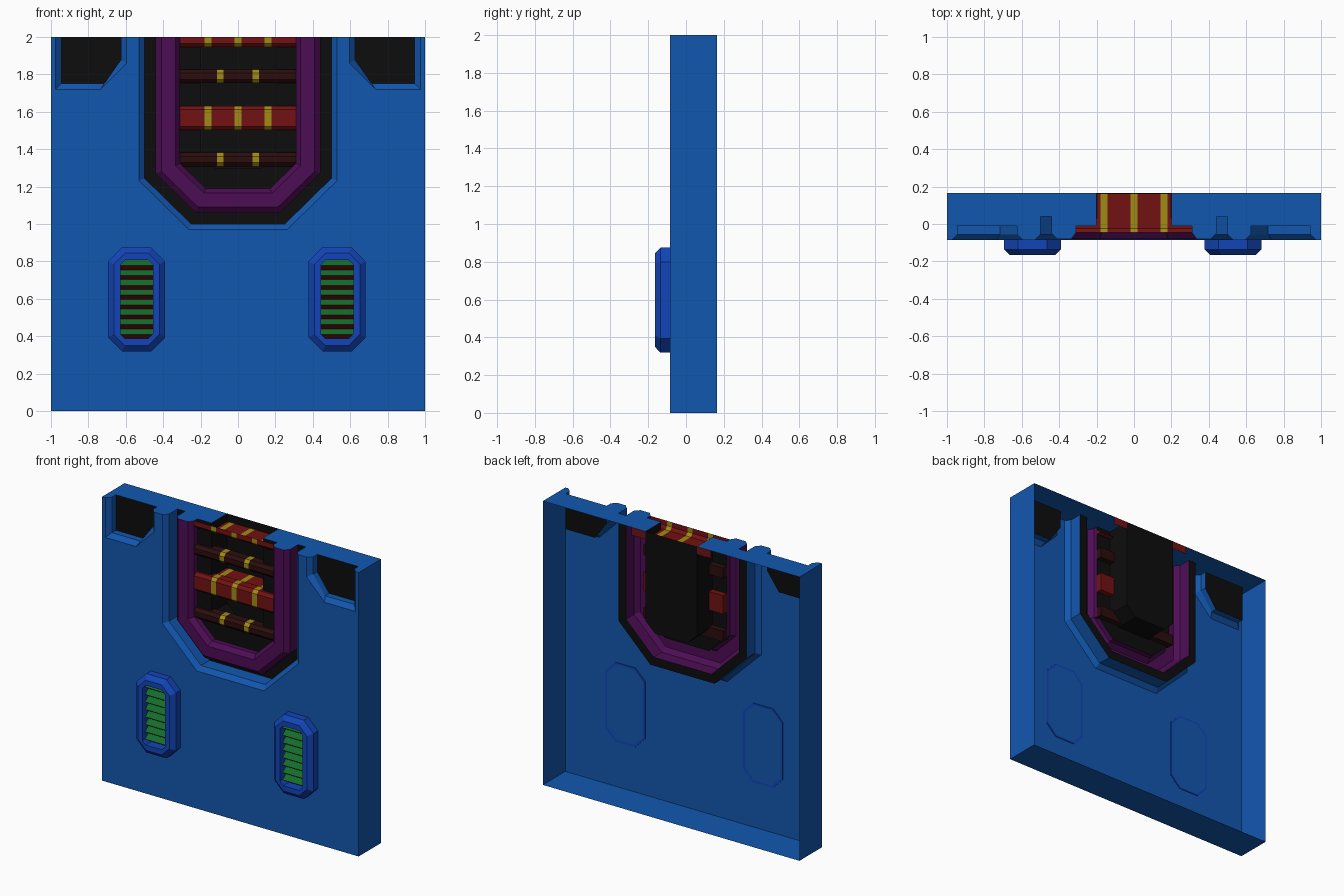
import bpy, bmesh

cube = bpy.data.objects.get("Cube")
if cube:
    bpy.data.objects.remove(cube, do_unlink=True)

COLOURS = {
    "panel_blue": (0.006, 0.095, 0.43),
    "pod_blue": (0.006, 0.06, 0.48),
    "matte_black": (0.004, 0.004, 0.004),
    "purple": (0.075, 0.004, 0.09),
    "red": (0.17, 0.006, 0.006),
    "dark_brown": (0.025, 0.004, 0.004),
    "yellow": (0.35, 0.26, 0.007),
    "green": (0.007, 0.15, 0.025),
}
MATS = {}
for label, rgb in COLOURS.items():
    m = bpy.data.materials.new(label)
    m.use_nodes = True
    m.diffuse_color = (*rgb, 1)
    m.node_tree.nodes["Principled BSDF"].inputs["Base Color"].default_value = (*rgb, 1)
    MATS[label] = m
NAMES = list(COLOURS)

FRONT, BACK, TOP = -0.085, 0.165, 2.0


def face(bm, pts, colour):
    f = bm.faces.new([bm.verts.new(p) for p in pts])
    f.material_index = NAMES.index(colour)


def bridge(bm, a, b, colour, closed=False):
    """Quads between two rings with the same number of points."""
    n = len(a)
    for i in range(n if closed else n - 1):
        j = (i + 1) % n
        face(bm, [a[i], a[j], b[j], b[i]], colour)


def finish(bm, name):
    bmesh.ops.remove_doubles(bm, verts=bm.verts, dist=0.0005)
    bmesh.ops.recalc_face_normals(bm, faces=bm.faces)
    me = bpy.data.meshes.new(name)
    used = sorted({f.material_index for f in bm.faces})
    for f in bm.faces:
        f.material_index = used.index(f.material_index)
    bm.to_mesh(me)
    bm.free()
    for i in used:
        me.materials.append(MATS[NAMES[i]])
    ob = bpy.data.objects.new(name, me)
    bpy.context.collection.objects.link(ob)
    return ob


def arch(w, y):
    """Chamfered U outline of half width w, open at the top."""
    d = 0.5 - w
    zc, xb, zb = 1.245 + 0.414 * d, 0.25 - 0.414 * d, 1 + d
    half = [(w, TOP), (w, zc), (xb, zb)]
    pts = [(-x, z) for x, z in half] + half[::-1]
    return [(x, y, z) for x, z in pts]


def notch(side, d, y):
    """Corner pocket outline, from the outer edge inward."""
    pts = [(0.975 - d, TOP), (0.975 - d, 1.72 + d), (0.735 - 0.6 * d, 1.72 + d),
           (0.595 + d, 1.86 + 0.6 * d), (0.595 + d, TOP)]
    return [(side * x, y, z) for x, z in pts]


# Panel shell with sunken bay and corner pockets, open at the back
bm = bmesh.new()
front = [(-1, FRONT, 0), (-1, FRONT, TOP)] + notch(-1, 0, FRONT)
front += arch(0.53, FRONT) + notch(1, 0, FRONT)[::-1]
front += [(1, FRONT, TOP), (1, FRONT, 0)]
face(bm, front, "panel_blue")
face(bm, [(-1, FRONT, 0), (1, FRONT, 0), (1, BACK, 0), (-1, BACK, 0)], "panel_blue")

# Bay section: half width, depth, colour of the strip leading to it
section = [(0.53, FRONT, None), (0.50, -0.055, "panel_blue"), (0.50, 0.04, "panel_blue"),
           (0.44, 0.04, "matte_black"), (0.44, -0.05, "purple"), (0.41, -0.08, "purple"),
           (0.335, -0.08, "purple"), (0.31, -0.045, "purple"), (0.31, -0.01, "purple"),
           (0.20, -0.01, "matte_black"), (0.20, BACK, "matte_black")]
for (w0, y0, _), (w1, y1, colour) in zip(section, section[1:]):
    bridge(bm, arch(w0, y0), arch(w1, y1), colour)
face(bm, arch(0.20, BACK), "matte_black")

pocket = [(0, FRONT), (0.03, -0.055), (0.03, -0.01)]
for s in (-1, 1):
    for a, b in zip(pocket, pocket[1:]):
        bridge(bm, notch(s, *a), notch(s, *b), "panel_blue")
    face(bm, notch(s, *pocket[-1]), "matte_black")
    # side wall and top plate following the section
    face(bm, [(s, FRONT, 0), (s, FRONT, TOP), (s, BACK, TOP), (s, BACK, 0)], "panel_blue")
    rim = [(1, BACK), (1, FRONT)]
    rim += [(0.975 - d, y) for d, y in pocket]
    rim += [(0.595 + d, y) for d, y in pocket[::-1]]
    rim += [(w, y) for w, y, _ in section]
    face(bm, [(s * x, y, TOP) for x, y in rim], "panel_blue")
finish(bm, "panel_shell")


def striped_bar(name, profile, half_len, stripes, width, colour, closed=True):
    """Extrude a (y, z) profile along x, with yellow bands at the stripes."""
    bm = bmesh.new()
    cuts = [-half_len]
    for x in stripes:
        cuts += [x - width / 2, x + width / 2]
    cuts.append(half_len)
    rings = [[(x, y, z) for y, z in profile] for x in cuts]
    for i in range(len(cuts) - 1):
        bridge(bm, rings[i], rings[i + 1], "yellow" if i % 2 else colour, closed)
    if len(profile) > 2:
        face(bm, rings[0], colour)
        face(bm, rings[-1], colour)
    finish(bm, name)


# Cross bars in the bay
RED_BANDS, BROWN_BANDS = (-0.16, 0, 0.16), (-0.095, 0.095)


def bar_profile(z, h, c):
    return [(0.03, z - h), (-0.045 + c, z - h), (-0.045, z - h + c),
            (-0.045, z + h - c), (-0.045 + c, z + h), (0.03, z + h)]


for name, z in (("lower_brown_bar", 1.345), ("upper_brown_bar", 1.79)):
    striped_bar(name, bar_profile(z, 0.037, 0.02), 0.31, BROWN_BANDS, 0.037, "dark_brown")
striped_bar("red_bar", bar_profile(1.567, 0.065, 0.02), 0.31, RED_BANDS, 0.037, "red")
striped_bar("red_bar_shelf", [(0.03, 1.51), (0.03, 1.62), (0.16, 1.62), (0.16, 1.51)],
            0.199, RED_BANDS, 0.037, "red")

# Top bar is cut open along the upper edge
low = 1.945
striped_bar("top_red_bar", [(0.03, low), (-0.025, low), (-0.045, low + 0.02), (-0.045, TOP)],
            0.31, RED_BANDS, 0.037, "red", closed=False)
striped_bar("top_red_shelf", [(0.03, low), (0.164, low)], 0.199, RED_BANDS, 0.037, "red", closed=False)
bm = bmesh.new()
for s in (-1, 1):
    face(bm, [(s * x, BACK, z) for x, z in ((0.2, low), (0.31, low), (0.31, TOP), (0.2, TOP))], "red")
finish(bm, "top_bar_back_tabs")


def octagon(cx, w, h, c, y, cz=0.597):
    quarter = [(w, h - c), (w - c, h)]
    pts = quarter + [(-x, z) for x, z in quarter[::-1]]
    pts += [(-x, -z) for x, z in pts]
    return [(cx + x, y, cz + z) for x, z in pts]


# Louvred vent pods
for side, cx in (("right", -0.542), ("left", 0.53)):
    bm = bmesh.new()
    rings = [octagon(cx, *r) for r in (
        (0.14, 0.265, 0.07, -0.08), (0.153, 0.278, 0.075, -0.08),
        (0.153, 0.278, 0.075, -0.135), (0.122, 0.247, 0.06, -0.165),
        (0.087, 0.21, 0.025, -0.165), (0.087, 0.21, 0.025, -0.09))]
    for a, b in zip(rings, rings[1:]):
        bridge(bm, a, b, "pod_blue", closed=True)
    finish(bm, side + "_vent_pod")

    bm = bmesh.new()
    step = 0.42 / 8
    for i in range(8):
        z = 0.807 - i * step
        rows = [[(cx + x, y, zz) for x in (-0.087, 0.087)] for y, zz in
                ((-0.10, z), (-0.135, z - 0.03), (-0.10, z - step))]
        bridge(bm, rows[0], rows[1], "green")
        bridge(bm, rows[1], rows[2], "red")
    finish(bm, side + "_vent_louvres")
